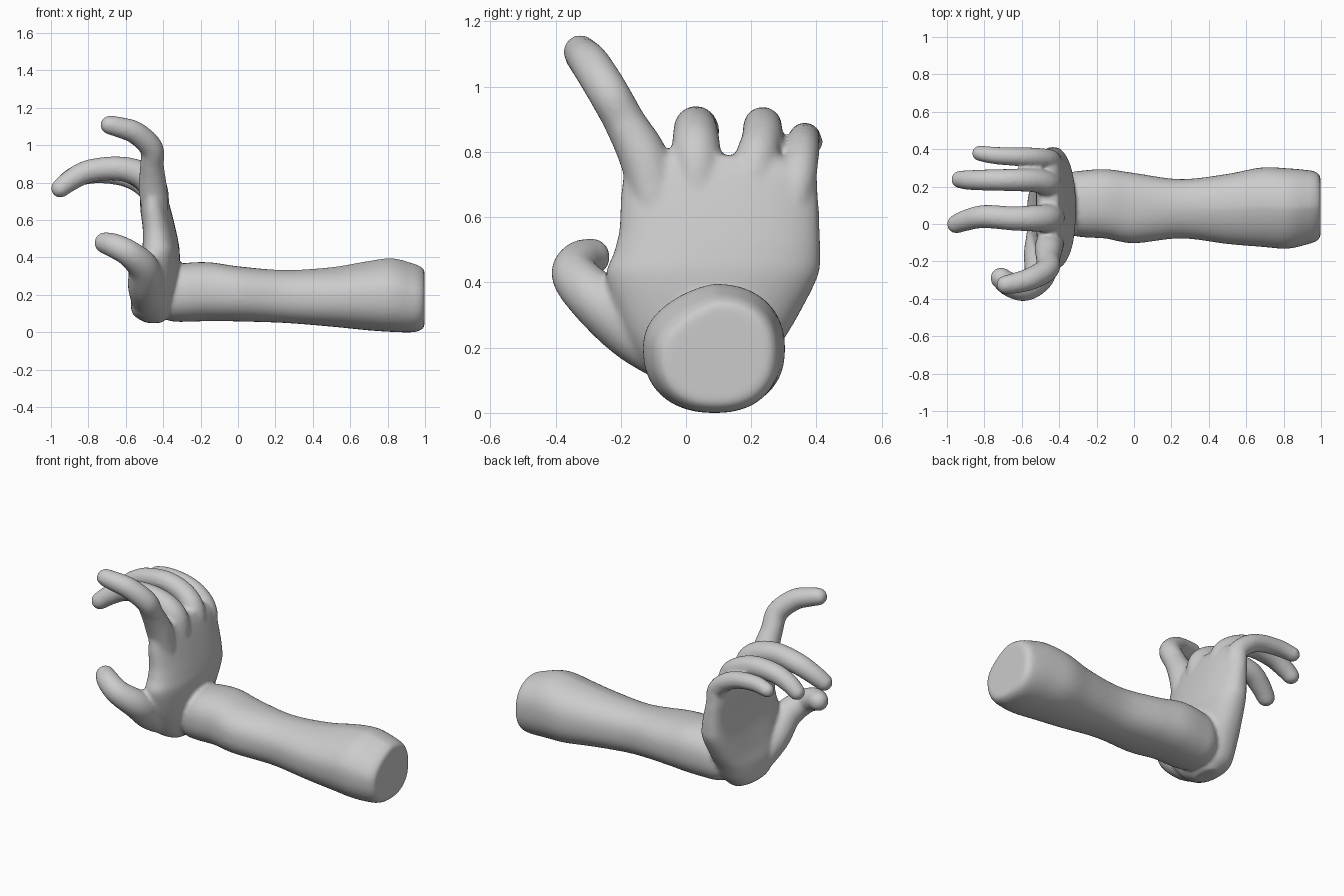
import bpy, bmesh, math
from mathutils import Vector


def spline(rows, n=6):
    """Catmull-Rom through rows of numbers."""
    out = []
    for i in range(len(rows) - 1):
        a, b, c, d = (rows[max(0, min(len(rows) - 1, i + k))] for k in (-1, 0, 1, 2))
        for s in range(n):
            t = s / n
            out.append([0.5 * (2 * q + (r - p) * t + (2 * p - 5 * q + 4 * r - w) * t * t
                               + (3 * q - p - 3 * r + w) * t ** 3)
                        for p, q, r, w in zip(a, b, c, d)])
    return out + [list(rows[-1])]


def loft(name, rings):
    """Closed skin over a list of point rings."""
    bm = bmesh.new()
    vr = [[bm.verts.new(p) for p in ring] for ring in rings]
    for a, b in zip(vr, vr[1:]):
        for i in range(len(a)):
            j = (i + 1) % len(a)
            bm.faces.new((a[i], a[j], b[j], b[i]))
    bm.faces.new(vr[0])
    bm.faces.new(vr[-1])
    bmesh.ops.recalc_face_normals(bm, faces=bm.faces)
    me = bpy.data.meshes.new(name)
    bm.to_mesh(me)
    bm.free()
    ob = bpy.data.objects.new(name, me)
    bpy.context.collection.objects.link(ob)
    return ob


def oval(a0, a1, b0, b1, power, n=40):
    """Superellipse points filling the box a0..a1, b0..b1."""
    pts = []
    for i in range(n):
        t = 2 * math.pi * i / n
        c, s = math.cos(t), math.sin(t)
        u = math.copysign(abs(c) ** (2 / power), c)
        v = math.copysign(abs(s) ** (2 / power), s)
        pts.append(((a0 + a1) / 2 + u * (a1 - a0) / 2, (b0 + b1) / 2 + v * (b1 - b0) / 2, u, v))
    return pts


def finger(name, path):
    """Round tube along (x, y, z, radius) with a domed tip."""
    rows = spline(path)
    pts = [Vector(r[:3]) for r in rows]
    stations = []
    for i, r in enumerate(rows):
        t = (pts[min(i + 1, len(pts) - 1)] - pts[max(i - 1, 0)]).normalized()
        stations.append((pts[i], t, r[3]))
    p, t, rad = stations[-1]
    for a in (20, 40, 60, 75, 85):
        a = math.radians(a)
        stations.append((p + t * rad * math.sin(a), t, rad * math.cos(a)))
    rings = []
    for p, t, rad in stations:
        u = t.cross(Vector((0, 0.6, 0.8))).normalized()
        v = t.cross(u)
        rings.append([p + rad * (u * math.cos(k * math.pi / 10) + v * math.sin(k * math.pi / 10))
                      for k in range(20)])
    return loft(name, rings)


# Forearm: x, y range, z range
arm = [(-0.44, 0.00, 0.22, 0.09, 0.29), (-0.36, -0.05, 0.27, 0.06, 0.345),
       (-0.28, -0.07, 0.285, 0.056, 0.37), (-0.15, -0.078, 0.293, 0.06, 0.374),
       (0.0, -0.103, 0.273, 0.058, 0.353), (0.25, -0.077, 0.24, 0.05, 0.333),
       (0.5, -0.107, 0.268, 0.03, 0.348), (0.68, -0.122, 0.302, 0.012, 0.378),
       (0.82, -0.132, 0.298, 0.002, 0.396), (0.93, -0.108, 0.288, 0.0, 0.37),
       (0.975, -0.092, 0.278, 0.01, 0.352), (0.997, -0.07, 0.255, 0.03, 0.335)]
forearm = loft("forearm", [[(x, y, z - 0.06 * max(0, v) * max(0, -u) * max(0, x))
                            for y, z, u, v in oval(y0, y1, z0, z1, 2.3)]
                           for x, y0, y1, z0, z1 in spline(arm)])

# Palm: z, x range, y range, hollow depth on the palm side
palm_rows = [(0.05, -0.49, -0.41, 0.0, 0.16, 0), (0.10, -0.565, -0.365, -0.09, 0.225, 0),
             (0.20, -0.582, -0.335, -0.17, 0.285, 0.015), (0.30, -0.575, -0.318, -0.215, 0.345, 0.035),
             (0.42, -0.558, -0.311, -0.245, 0.405, 0.045), (0.49, -0.55, -0.32, -0.222, 0.412, 0.045),
             (0.56, -0.547, -0.335, -0.205, 0.41, 0.04),
             (0.66, -0.547, -0.36, -0.20, 0.405, 0.025), (0.74, -0.53, -0.385, -0.19, 0.39, 0.01),
             (0.79, -0.50, -0.41, -0.17, 0.28, 0)]
palm = loft("palm", [[(x + h * max(0, -u) * (1 - v * v), y, z)
                      for x, y, u, v in oval(x0, x1, y0, y1, 2.3)]
                     for z, x0, x1, y0, y1, h in spline(palm_rows)])

# Fingers and thumb
parts = [forearm, palm,
         finger("index_finger", [(-0.44, -0.09, 0.62, 0.07), (-0.455, -0.125, 0.77, 0.076),
                                 (-0.46, -0.187, 0.89, 0.064), (-0.463, -0.24, 0.985, 0.063),
                                 (-0.545, -0.29, 1.065, 0.061), (-0.63, -0.315, 1.095, 0.056),
                                 (-0.685, -0.325, 1.108, 0.051)]),
         finger("middle_finger", [(-0.425, 0.04, 0.65, 0.06), (-0.455, 0.032, 0.78, 0.075),
                                  (-0.53, 0.03, 0.848, 0.071), (-0.65, 0.03, 0.876, 0.065),
                                  (-0.80, 0.04, 0.86, 0.062), (-0.89, 0.022, 0.815, 0.057),
                                  (-0.95, 0.0, 0.77, 0.051)]),
         finger("ring_finger", [(-0.425, 0.20, 0.62, 0.055), (-0.455, 0.213, 0.76, 0.066),
                                (-0.53, 0.232, 0.835, 0.063), (-0.65, 0.235, 0.877, 0.06),
                                (-0.79, 0.235, 0.867, 0.057), (-0.88, 0.235, 0.83, 0.053),
                                (-0.93, 0.238, 0.795, 0.048)]),
         finger("little_finger", [(-0.43, 0.32, 0.58, 0.05), (-0.45, 0.342, 0.71, 0.056),
                                  (-0.52, 0.355, 0.79, 0.053), (-0.62, 0.36, 0.832, 0.05),
                                  (-0.74, 0.366, 0.843, 0.047), (-0.825, 0.378, 0.83, 0.042)]),
         finger("thumb", [(-0.48, 0.0, 0.15, 0.085), (-0.495, -0.15, 0.245, 0.094),
                          (-0.505, -0.27, 0.345, 0.085), (-0.58, -0.34, 0.42, 0.072),
                          (-0.66, -0.325, 0.462, 0.066), (-0.71, -0.29, 0.478, 0.058)])]

# Fuse the parts into one smooth skin
bpy.ops.object.select_all(action='DESELECT')
for ob in parts:
    ob.select_set(True)
bpy.context.view_layer.objects.active = forearm
bpy.ops.object.join()
skin = bpy.context.view_layer.objects.active
skin.name = "hand_and_forearm"
mod = skin.modifiers.new("fuse", 'REMESH')
mod.mode = 'VOXEL'
mod.voxel_size = 0.011
mod.use_smooth_shade = True
soft = skin.modifiers.new("soften", 'SMOOTH')
soft.factor = 0.5
soft.iterations = 7
